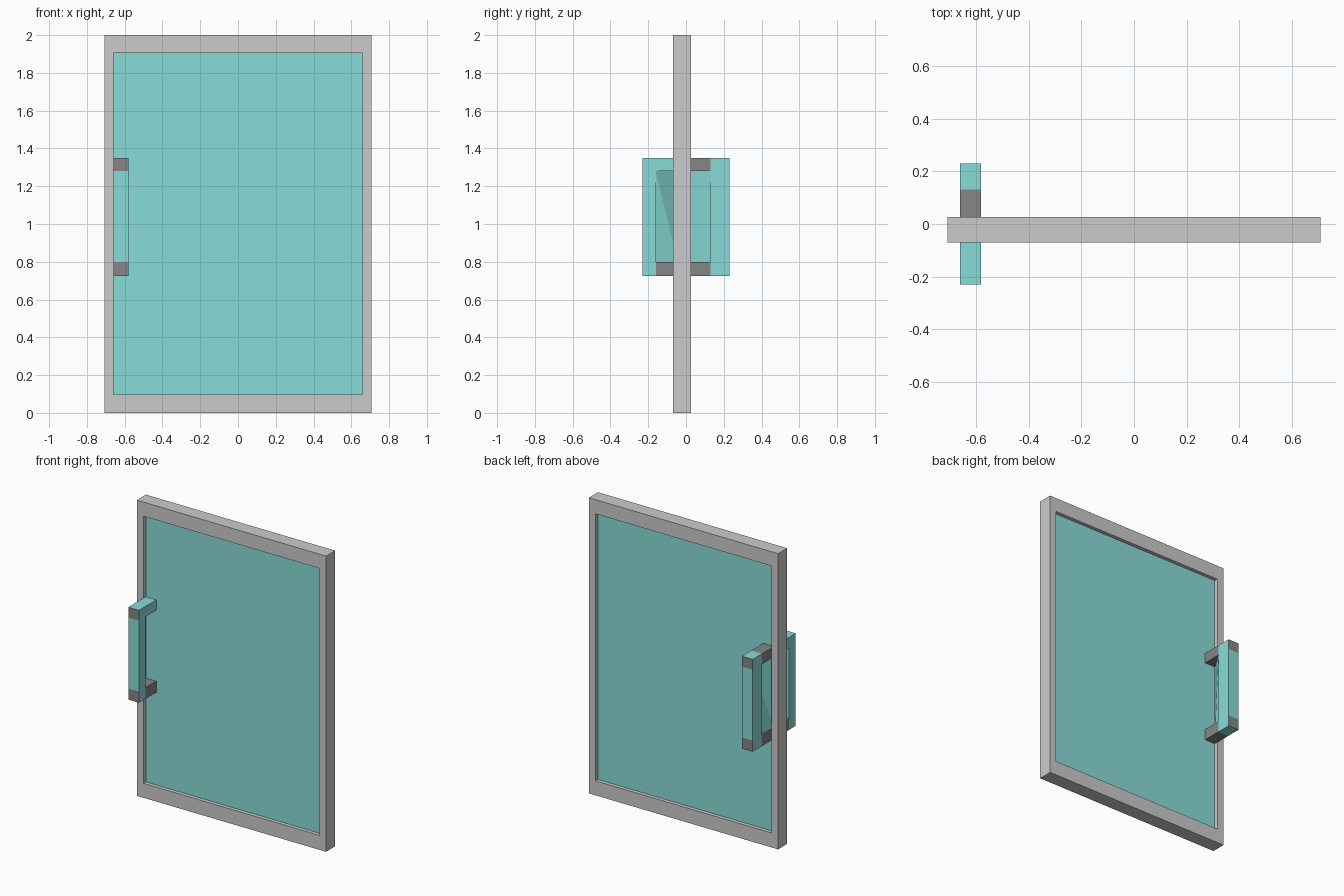
import bpy, bmesh

if "Cube" in bpy.data.objects:
    bpy.data.objects.remove(bpy.data.objects["Cube"])

glass_mat = bpy.data.materials.new("tinted_glass")
glass_mat.diffuse_color = (0.25, 0.72, 0.69, 1)
glass_mat.use_nodes = True
glass_mat.node_tree.nodes["Principled BSDF"].inputs["Base Color"].default_value = glass_mat.diffuse_color
grey_mat = bpy.data.materials.new("grey_metal")
grey_mat.diffuse_color = (0.24, 0.24, 0.24, 1)
grey_mat.use_nodes = True
grey_mat.node_tree.nodes["Principled BSDF"].inputs["Base Color"].default_value = grey_mat.diffuse_color


def finish(name, bm, *mats):
    mesh = bpy.data.meshes.new(name)
    bm.to_mesh(mesh)
    bm.free()
    for m in mats:
        mesh.materials.append(m)
    obj = bpy.data.objects.new(name, mesh)
    bpy.context.collection.objects.link(obj)
    return obj


def box_bm(lo, hi):
    bm = bmesh.new()
    bmesh.ops.create_cube(bm, size=1)
    for v in bm.verts:
        v.co = [(a + b) / 2 + c * (b - a) for a, b, c in zip(lo, hi, v.co)]
    return bm


# Door frame: rectangular ring, extruded in depth
F0, F1 = -0.07, 0.027
bm = bmesh.new()
rings = []
for y in (F0, F1):
    for x, z0, z1 in ((0.708, 0, 2), (0.658, 0.098, 1.904)):
        rings.append([bm.verts.new((sx, y, z)) for sx, z in
                      ((-x, z0), (x, z0), (x, z1), (-x, z1))])
for a, b in ((0, 1), (1, 3), (3, 2), (2, 0)):
    for i in range(4):
        j = (i + 1) % 4
        bm.faces.new((rings[a][i], rings[a][j], rings[b][j], rings[b][i]))
bmesh.ops.recalc_face_normals(bm, faces=bm.faces)
finish("door_frame", bm)

# Glass pane, recessed on both sides
G0, G1 = -0.045, 0.002
finish("glass_pane", box_bm((-0.658, G0, 0.098), (0.658, G1, 1.904)), glass_mat)

# Pull handles: glass grip with grey end faces, two arms, twisted inner web
X0, X1 = -0.66, -0.58
Z0, Z1, Z2, Z3 = 0.725, 0.80, 1.28, 1.35
for side, inner, outer, root, arm_mat in (("front", -0.16, -0.23, G0, glass_mat),
                                          ("back", 0.13, 0.23, G1, grey_mat)):
    ya, yb = sorted((inner, outer))
    bm = box_bm((X0, ya, Z0), (X1, yb, Z3))
    for z in (Z1, Z2):
        bmesh.ops.bisect_plane(bm, geom=bm.verts[:] + bm.edges[:] + bm.faces[:],
                               plane_co=(0, 0, z), plane_no=(0, 0, 1))
    bm.normal_update()
    for f in bm.faces:
        zc = f.calc_center_median().z
        if abs(f.normal.y) > 0.5 and (zc < Z1 or zc > Z2):
            f.material_index = 1
    finish(side + "_handle_grip", bm, glass_mat, grey_mat)

    ya, yb = sorted((inner, root))
    for label, za, zb, mat in (("upper", Z2, Z3, arm_mat), ("lower", Z0, Z1, grey_mat)):
        finish(f"{side}_handle_{label}_arm", box_bm((X0, ya, za), (X1, yb, zb)), mat)

    # slanted web filling the grip opening
    bm = bmesh.new()
    v = [bm.verts.new(p) for p in ((X1, inner, Z2), (X0, root, Z2),
                                   (X0, root, Z1), (X0 + 0.02, inner, Z1))]
    bm.faces.new((v[0], v[1], v[2]))
    bm.faces.new((v[0], v[2], v[3]))
    finish(side + "_handle_web", bm, glass_mat)
